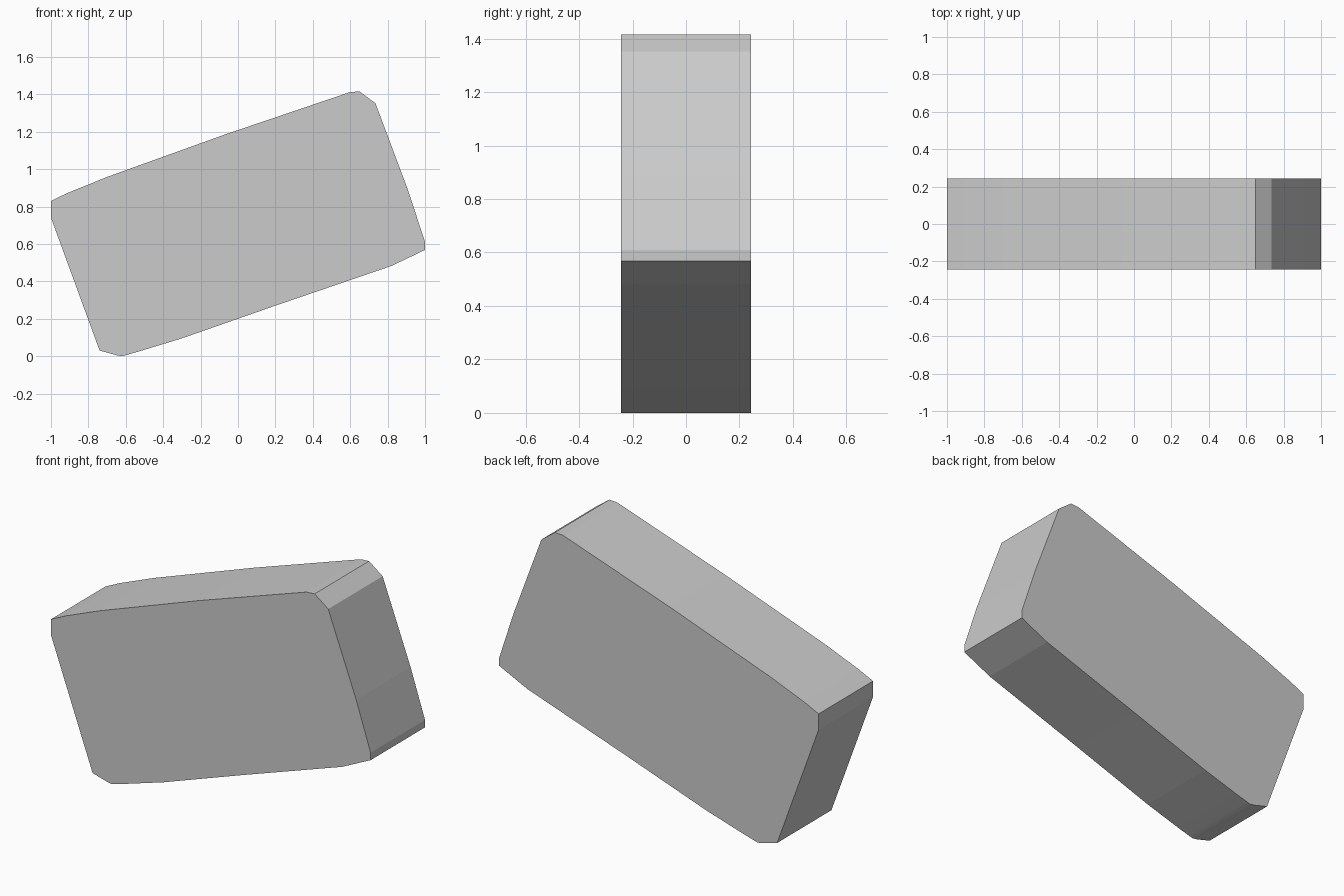
import bpy, bmesh
from mathutils import Vector

if "Cube" in bpy.data.objects:
    bpy.data.objects.remove(bpy.data.objects["Cube"])

# Outline of the tilted slab in the x-z plane, anticlockwise seen from the front
PROFILE = [
    (-0.74, 0.03), (-0.65, 0.005), (-0.62, 0.0), (-0.60, 0.005), (-0.52, 0.028),
    (-0.30, 0.095), (-0.20, 0.13), (0.20, 0.27), (0.82, 0.482), (1.0, 0.568),
    (1.0, 0.61), (0.91, 0.885), (0.735, 1.352), (0.65, 1.415), (0.60, 1.412),
    (-0.07, 1.185), (-0.70, 0.958), (-0.91, 0.873), (-1.0, 0.83), (-1.0, 0.74),
]
HALF_DEPTH = 0.243


def extrude_profile(name, points, half_depth):
    bm = bmesh.new()
    front = bm.faces.new([bm.verts.new((x, -half_depth, z)) for x, z in points])
    result = bmesh.ops.extrude_face_region(bm, geom=[front], use_keep_orig=True)
    moved = [g for g in result["geom"] if isinstance(g, bmesh.types.BMVert)]
    bmesh.ops.translate(bm, verts=moved, vec=Vector((0, 2 * half_depth, 0)))
    bmesh.ops.recalc_face_normals(bm, faces=bm.faces)
    mesh = bpy.data.meshes.new(name)
    bm.to_mesh(mesh)
    bm.free()
    obj = bpy.data.objects.new(name, mesh)
    bpy.context.collection.objects.link(obj)
    return obj


# Single flat-shaded block with worn corners
extrude_profile("tilted_block", PROFILE, HALF_DEPTH)
